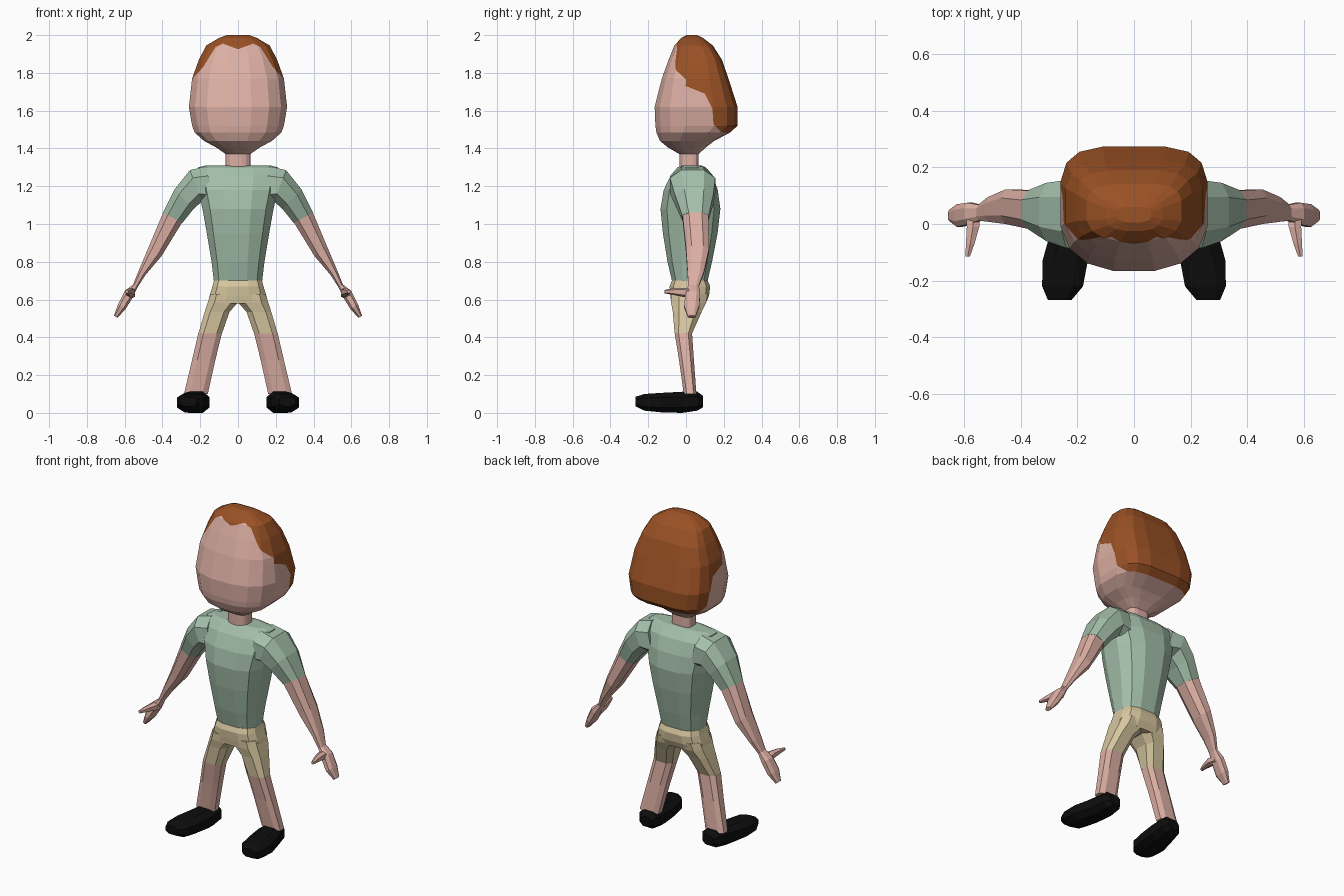
import bpy, bmesh, math
from mathutils import Vector

if "Cube" in bpy.data.objects:
    bpy.data.objects.remove(bpy.data.objects["Cube"])


def material(name, rgb):
    m = bpy.data.materials.new(name)
    m.diffuse_color = (*rgb, 1)
    m.use_nodes = True
    m.node_tree.nodes["Principled BSDF"].inputs["Base Color"].default_value = m.diffuse_color
    return m


SKIN = material("skin", (0.72, 0.43, 0.37))
SHIRT = material("shirt_green", (0.37, 0.52, 0.40))
SHORTS = material("shorts_tan", (0.68, 0.57, 0.35))
HAIR = material("hair_brown", (0.32, 0.082, 0.018))
SHOE = material("shoe_black", (0.004, 0.004, 0.004))


def ring(c, u, v, n, p_front=2.6, p_back=2.6):
    """Superellipse section spanned by half axes u and v, flat sides facing the axes."""
    c, u, v = Vector(c), Vector(u), Vector(v)
    pts = []
    for i in range(n):
        a = 2 * math.pi * (i + 0.5) / n
        e = 2 / (p_back if math.sin(a) > 0 else p_front)
        k = math.cos(math.pi / n) ** e
        x = math.copysign(abs(math.cos(a)) ** e, math.cos(a)) / k
        y = math.copysign(abs(math.sin(a)) ** e, math.sin(a)) / k
        pts.append(c + u * x + v * y)
    return pts


def span(x0, z0, x1, z1, y0, y1, n, *p):
    """Section between two points of the front plane, with a depth range."""
    return ring(((x0 + x1) / 2, (y0 + y1) / 2, (z0 + z1) / 2),
                ((x1 - x0) / 2, 0, (z1 - z0) / 2), (0, (y1 - y0) / 2, 0), n, *p)


def level(z, w, y0, y1, n, *p):
    """Horizontal section centred on x = 0."""
    return span(-w, z, w, z, y0, y1, n, *p)


def loft(rings):
    bm = bmesh.new()
    rows = [[bm.verts.new(p) for p in r] for r in rings]
    n = len(rows[0])
    for a, b in zip(rows, rows[1:]):
        for i in range(n):
            j = (i + 1) % n
            bm.faces.new((a[i], a[j], b[j], b[i]))
    bm.faces.new(rows[0])
    bm.faces.new(rows[-1])
    bmesh.ops.recalc_face_normals(bm, faces=bm.faces[:])
    return bm


def finish(name, bm, mats, mirror=False):
    me = bpy.data.meshes.new(name)
    bm.to_mesh(me)
    bm.free()
    for m in mats:
        me.materials.append(m)
    ob = bpy.data.objects.new(name, me)
    bpy.context.collection.objects.link(ob)
    if mirror:
        ob.modifiers.new("mirror", 'MIRROR')
    return ob


def polyline(pts, t):
    for (a, za), (b, zb) in zip(pts, pts[1:]):
        if t <= b:
            return za + (zb - za) * (t - a) / (b - a)
    return pts[-1][1]


# Head and neck: z, half width, front y, back y
head = loft([level(*r, 16, 2.5, 3.8) for r in (
    (1.28, .065, -.035, .066), (1.37, .065, -.035, .066), (1.405, .115, -.095, .105),
    (1.44, .18, -.138, .15), (1.485, .23, -.157, .235), (1.52, .243, -.162, .272),
    (1.62, .26, -.166, .273), (1.77, .243, -.128, .225), (1.87, .207, -.092, .19),
    (1.945, .168, -.062, .142), (1.985, .10, -.025, .09), (2.0, .06, .005, .06))])

# Hairline: cut it into the head, then colour the faces above it
SIDE = [(-.10, 1.77), (.10, 1.69), (.14, 1.61), (.145, 1.53), (.19, 1.485)]
FRONT = [(0, 1.925), (.08, 1.955), (.12, 1.935), (.185, 1.83), (.24, 1.77)]


def cut(co, no):
    geom = head.verts[:] + head.edges[:] + head.faces[:]
    bmesh.ops.bisect_plane(head, geom=geom, dist=1e-5, plane_co=co, plane_no=no)


for (a, za), (b, zb) in zip(SIDE, SIDE[1:]):
    cut((0, a, za), (0, za - zb, b - a))
for (a, za), (b, zb) in zip(FRONT, FRONT[1:]):
    for s in (1, -1):
        cut((s * a, 0, za), (s * (za - zb), 0, b - a))
cut((0, 0, 0), (1, 0, 0))
for f in head.faces:
    c = f.calc_center_median()
    above = c.z > polyline(SIDE, max(c.y, -.10))
    if c.y < 0 and abs(c.x) < .24:
        above = above and c.z > polyline(FRONT, abs(c.x))
    f.material_index = int(above)
finish("head", head, [SKIN, HAIR])

# Shirt body
finish("shirt_body", loft([level(*r, 12) for r in (
    (.69, .127, -.072, .112), (.80, .14, -.098, .138), (.95, .165, -.122, .167),
    (1.08, .188, -.135, .182), (1.18, .212, -.118, .168), (1.26, .225, -.08, .14),
    (1.30, .21, -.045, .105), (1.31, .17, -.02, .08))]), [SHIRT])

# Sleeves: outer x z, inner x z, front y, back y
finish("sleeve", loft([span(*r, 8) for r in (
    (.17, 1.305, .12, 1.10, -.075, .145), (.255, 1.285, .19, 1.12, -.085, .155),
    (.335, 1.185, .235, 1.08, -.06, .145), (.397, 1.06, .295, 1.005, -.02, .12))]),
    [SHIRT], True)

# Arms with hands
finish("arm", loft([span(*r, 8) for r in (
    (.395, 1.063, .296, 1.008, -.018, .118), (.47, .885, .405, .83, 0, .122),
    (.525, .755, .49, .73, .008, .095), (.555, .68, .532, .665, .012, .068),
    (.60, .645, .555, .615, -.002, .075), (.635, .575, .595, .55, -.01, .07),
    (.657, .515, .638, .503, .01, .05))]), [SKIN], True)

# Thumbs
finish("thumb", loft([ring((x, y, z), (r, 0, 0), (0, 0, r), 6) for x, y, z, r in (
    (.570, .04, .630, .024), (.568, -.01, .638, .022),
    (.578, -.07, .642, .015), (.587, -.115, .642, .008))]), [SKIN], True)

# Shorts: pelvis and legs
finish("shorts_pelvis", loft([level(*r, 12, 3, 3) for r in (
    (.70, .127, -.075, .115), (.67, .135, -.087, .128), (.62, .15, -.083, .122),
    (.58, .16, -.078, .105))]), [SHORTS], False)
finish("shorts_leg", loft([span(*r, 8, 3, 3) for r in (
    (0, .63, .145, .63, -.08, .115), (0, .585, .16, .585, -.079, .107),
    (.045, .535, .176, .535, -.07, .083), (.085, .42, .21, .42, -.06, .032))]),
    [SHORTS], True)

# Bare lower legs
finish("lower_leg", loft([span(*r, 8, 3, 3) for r in (
    (.085, .422, .21, .422, -.06, .032), (.12, .28, .243, .28, -.037, .042),
    (.16, .10, .286, .10, -.012, .055))]), [SKIN], True)

# Shoes: y, centre x, half width, bottom z, top z
finish("shoe", loft([ring((x, y, (a + b) / 2), (w, 0, 0), (0, 0, (b - a) / 2), 8)
                     for y, x, w, a, b in (
    (.09, .212, .035, .03, .09), (.06, .215, .06, .012, .112),
    (-.02, .222, .07, 0, .112), (-.13, .243, .08, .003, .106),
    (-.22, .252, .072, .012, .10), (-.268, .262, .042, .035, .085))]), [SHOE], True)
